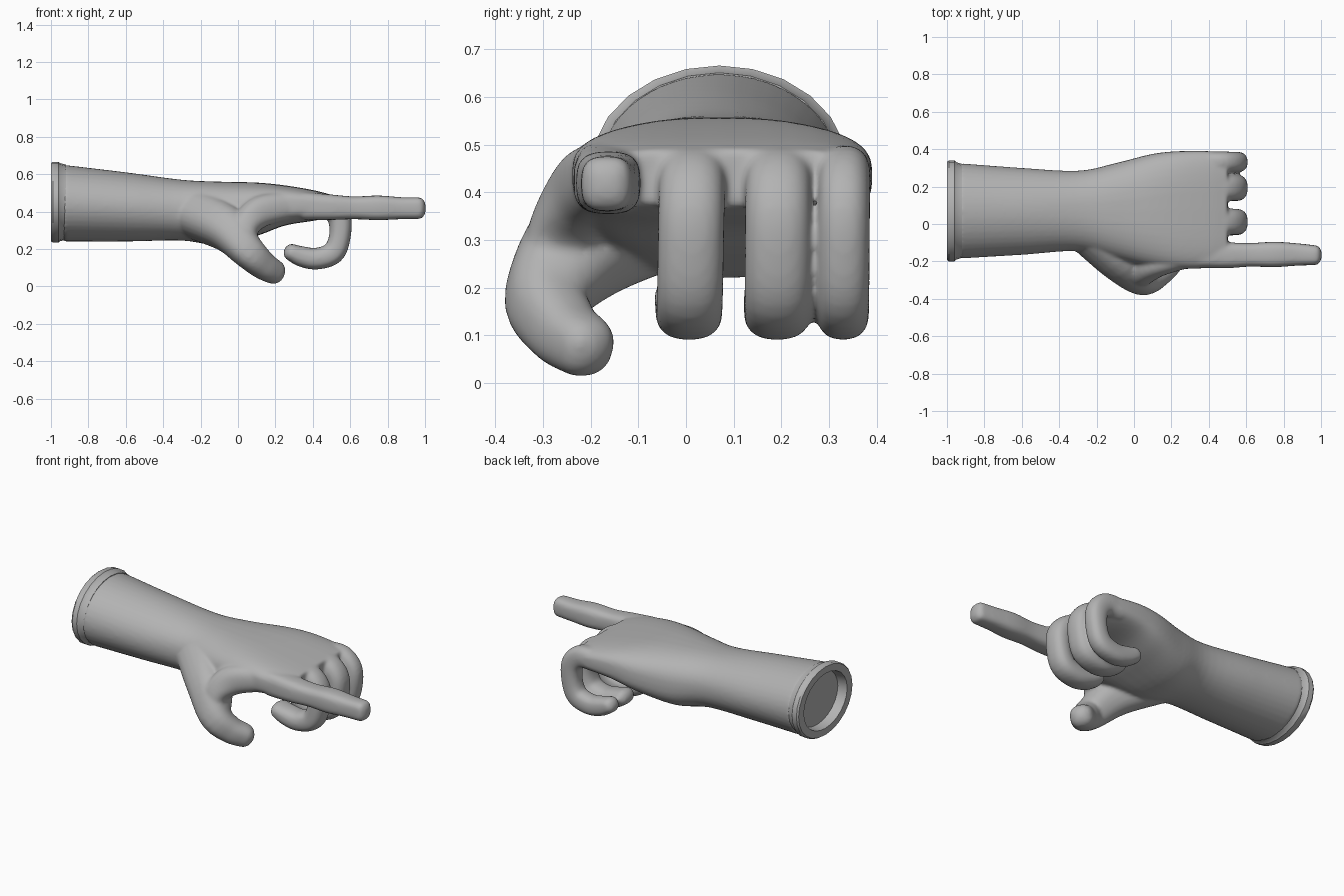
import bpy
import bmesh
from math import sin, cos, pi, copysign
from mathutils import Vector

cube = bpy.data.objects.get("Cube")
if cube:
    bpy.data.objects.remove(cube, do_unlink=True)

grey = bpy.data.materials.new("plain grey")
grey.use_nodes = True
COLOUR = (0.45, 0.45, 0.45, 1)
grey.diffuse_color = COLOUR
grey.node_tree.nodes["Principled BSDF"].inputs["Base Color"].default_value = COLOUR


def smooth_path(rows, steps=5):
    """Pass a smooth curve through rows of numbers."""
    pts = [Vector(r) for r in rows]
    pts = [pts[0] * 2 - pts[1]] + pts + [pts[-1] * 2 - pts[-2]]
    out = []
    for a, b, c, d in zip(pts, pts[1:], pts[2:], pts[3:]):
        for i in range(steps):
            t = i / steps
            out.append((b * 2 + (c - a) * t + (a * 2 - b * 5 + c * 4 - d) * t ** 2
                        + (b * 3 - a - c * 3 + d) * t ** 3) / 2)
    return out + [pts[-2]]


def ring(bm, centre, u, v, ru, rv, power=2, sides=24):
    """Add one rounded cross-section."""
    verts = []
    for i in range(sides):
        a = 2 * pi * i / sides
        c, s = cos(a), sin(a)
        c = copysign(abs(c) ** (2 / power), c)
        s = copysign(abs(s) ** (2 / power), s)
        verts.append(bm.verts.new(centre + u * c * ru + v * s * rv))
    return verts


def skin(bm, rings):
    """Bridge the rings and close both ends."""
    for a, b in zip(rings, rings[1:]):
        for i in range(len(a)):
            j = (i + 1) % len(a)
            bm.faces.new((a[i], a[j], b[j], b[i]))
    bm.faces.new(rings[0][::-1])
    bm.faces.new(rings[-1])


def limb(bm, rows, side=(0, 1, 0), power=2.4, blunt=0.6):
    """Rows hold x, y, z, half width, half thickness; the far end is rounded."""
    path = smooth_path(rows)
    rings = []
    for i, p in enumerate(path):
        a, b = path[max(i - 1, 0)], path[min(i + 1, len(path) - 1)]
        t = (b - a).to_3d() if len(p) == 3 else Vector(b[:3]) - Vector(a[:3])
        t.normalize()
        u = Vector(side)
        u = (u - t * u.dot(t)).normalized()
        v = t.cross(u)
        rings.append(ring(bm, Vector(p[:3]), u, v, p[3], p[4], power))
    for k in range(1, 5):
        f = k * pi / 9
        tip = Vector(p[:3]) + t * sin(f) * p[4] * blunt
        rings.append(ring(bm, tip, u, v, p[3] * cos(f), p[4] * cos(f), power))
    skin(bm, rings)


def finish(name, bm):
    bmesh.ops.recalc_face_normals(bm, faces=bm.faces)
    mesh = bpy.data.meshes.new(name)
    bm.to_mesh(mesh)
    bm.free()
    mesh.materials.append(grey)
    obj = bpy.data.objects.new(name, mesh)
    bpy.context.collection.objects.link(obj)
    return obj


Y, Z = Vector((0, 1, 0)), Vector((0, 0, 1))
hand = bmesh.new()

# Forearm and palm: x, lowest y, highest y, lowest z, highest z, squareness
sections = [
    (-0.935, -0.185, 0.325, 0.24, 0.65, 2),
    (-0.6, -0.165, 0.3, 0.24, 0.61, 2),
    (-0.3, -0.145, 0.285, 0.245, 0.57, 2.2),
    (-0.1, -0.19, 0.325, 0.22, 0.56, 2.5),
    (0.1, -0.23, 0.375, 0.27, 0.555, 2.8),
    (0.25, -0.24, 0.39, 0.325, 0.54, 3.2),
    (0.4, -0.235, 0.39, 0.35, 0.515, 3.4),
    (0.5, -0.22, 0.38, 0.37, 0.49, 3.4),
]
rings = []
for x, y0, y1, z0, z1, power in smooth_path(sections):
    centre = Vector((x, (y0 + y1) / 2, (z0 + z1) / 2))
    rings.append(ring(hand, centre, Y, Z, (y1 - y0) / 2, (z1 - z0) / 2, power, 40))
skin(hand, rings)

# Pointing index finger
limb(hand, [(0.35, -0.165, 0.43, 0.07, 0.075), (0.5, -0.167, 0.423, 0.069, 0.068),
            (0.62, -0.165, 0.42, 0.063, 0.061), (0.75, -0.163, 0.42, 0.068, 0.066),
            (0.87, -0.163, 0.418, 0.06, 0.059), (0.97, -0.167, 0.418, 0.053, 0.058)],
     power=3)

# Three curled fingers: knuckle y, tip y, half width
for y0, y1, w in [(0.015, 0.003, 0.07), (0.195, 0.19, 0.07), (0.333, 0.328, 0.055)]:
    curl = [(0.38, 0.43, 0.065), (0.48, 0.43, 0.064), (0.54, 0.37, 0.063),
            (0.545, 0.27, 0.058), (0.51, 0.18, 0.06), (0.42, 0.148, 0.058),
            (0.34, 0.16, 0.055), (0.285, 0.182, 0.046)]
    rows = []
    for i, (x, z, r) in enumerate(curl):
        rows.append((x, y0 + (y1 - y0) * i / 7, z, w, r))
    limb(hand, rows, blunt=0.9)

# Thumb, with the web that ties it to the index knuckle
limb(hand, [(-0.26, -0.0, 0.4, 0.13, 0.14), (-0.06, -0.19, 0.31, 0.12, 0.125),
            (0.05, -0.29, 0.19, 0.09, 0.09), (0.13, -0.262, 0.115, 0.075, 0.075),
            (0.19, -0.215, 0.078, 0.066, 0.066)], side=(0.5, 0.3, 0.8), blunt=0.9)
limb(hand, [(0.28, -0.165, 0.435, 0.07, 0.075), (0.12, -0.21, 0.4, 0.075, 0.085),
            (0.04, -0.25, 0.32, 0.08, 0.075), (0.03, -0.285, 0.21, 0.07, 0.07)])

# Fuse the parts into one smooth skin
hand_object = finish("hand_and_forearm", hand)
remesh = hand_object.modifiers.new("fuse", 'REMESH')
remesh.mode = 'VOXEL'
remesh.voxel_size = 0.009
remesh.use_smooth_shade = True
relax = hand_object.modifiers.new("relax", 'SMOOTH')
relax.factor = 0.5
relax.iterations = 10

# Wrist cuff with a rolled rim and a recessed end: x, scale
cuff = bmesh.new()
profile = [(-0.92, 0.93), (-0.95, 0.965), (-0.96, 1), (-0.99, 1), (-1, 0.97),
           (-1, 0.78), (-0.942, 0.75)]
skin(cuff, [ring(cuff, Vector((x, 0.07, 0.45)), Y, Z, 0.27 * s, 0.216 * s)
            for x, s in profile])
cuff_object = finish("wrist_cuff", cuff)
bpy.ops.object.select_all(action='DESELECT')
cuff_object.select_set(True)
bpy.context.view_layer.objects.active = cuff_object
bpy.ops.object.shade_smooth_by_angle(angle=pi / 5)
